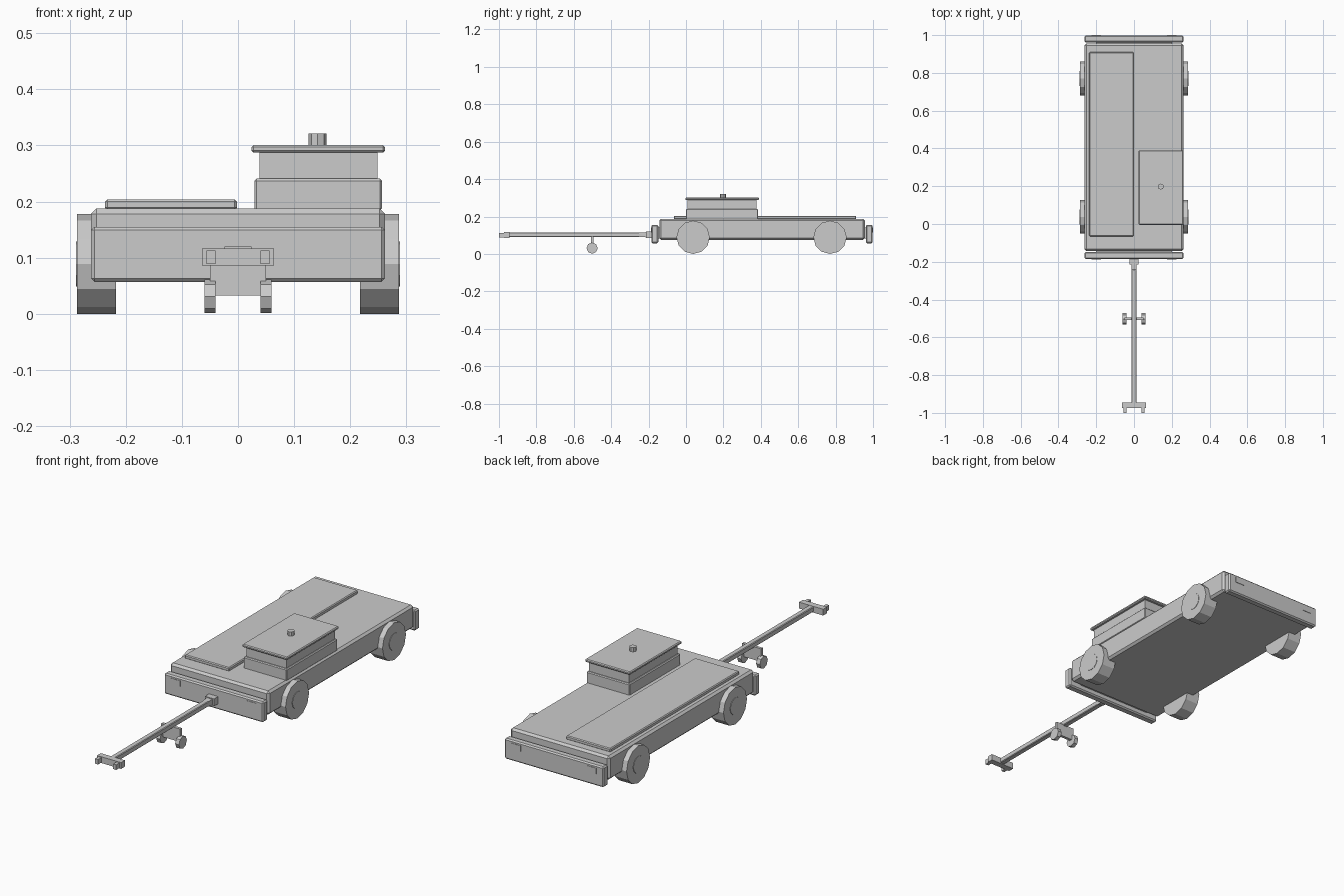
import bpy, bmesh, math
from mathutils import Matrix, Vector

if "Cube" in bpy.data.objects:
    bpy.data.objects.remove(bpy.data.objects["Cube"])

mat = bpy.data.materials.new("light grey")
mat.diffuse_color = (0.6, 0.6, 0.6, 1)
mat.use_nodes = True
mat.node_tree.nodes["Principled BSDF"].inputs["Base Color"].default_value = mat.diffuse_color


def finish(name, bm):
    bmesh.ops.recalc_face_normals(bm, faces=bm.faces)
    me = bpy.data.meshes.new(name)
    bm.to_mesh(me)
    bm.free()
    me.materials.append(mat)
    ob = bpy.data.objects.new(name, me)
    bpy.context.collection.objects.link(ob)
    return ob


def box(name, x, y, z, bevel=0, front=1):
    """Box from ranges; bevel chamfers edges, front scales the -y end."""
    bm = bmesh.new()
    bmesh.ops.create_cube(bm, size=1)
    c = Vector([(r[0] + r[1]) / 2 for r in (x, y, z)])
    s = Vector([r[1] - r[0] for r in (x, y, z)])
    for v in bm.verts:
        k = front if v.co.y < 0 else 1
        v.co = Vector((v.co.x * s.x * k, v.co.y * s.y, v.co.z * s.z * k)) + c
    if bevel:
        bmesh.ops.bevel(bm, geom=bm.edges[:], offset=bevel, segments=1,
                        affect='EDGES', profile=0.5)
    return finish(name, bm)


def disc(name, centre, radius, depth, sides, axis='X'):
    bm = bmesh.new()
    bmesh.ops.create_cone(bm, cap_ends=True, segments=sides, radius1=radius,
                          radius2=radius, depth=depth)
    rot = Matrix.Rotation(math.pi / 2, 4, 'Y') if axis == 'X' else Matrix()
    bmesh.ops.transform(bm, matrix=Matrix.Translation(centre) @ rot, verts=bm.verts)
    return finish(name, bm)


# Tractor body, with a core reaching into both bumpers
box("body", (-0.262, 0.262), (-0.143, 0.956), (0.075, 0.188), 0.01)
box("bumper_mount", (-0.2, 0.2), (-0.16, 0.975), (0.082, 0.14))
box("front_bumper", (-0.262, 0.262), (-0.185, -0.148), (0.057, 0.155), 0.006)
box("rear_bumper", (-0.262, 0.262), (0.962, 0.998), (0.057, 0.155), 0.006)

# Lamp plates on the bumpers
for side in (-1, 1):
    lamp_x = (side * 0.2 - 0.025, side * 0.2 + 0.025)
    box("front_lamp", lamp_x, (-0.187, -0.18), (0.115, 0.142))
    box("rear_lamp", lamp_x, (0.99, 1.0), (0.115, 0.142))

# Deck panel and cab
box("deck_panel", (-0.237, -0.002), (-0.065, 0.91), (0.185, 0.204), 0.004)
box("cab_base", (0.029, 0.257), (0.0, 0.385), (0.184, 0.241), 0.004)
box("cab_upper", (0.038, 0.249), (0.009, 0.376), (0.236, 0.291))
box("cab_roof", (0.024, 0.262), (-0.004, 0.39), (0.287, 0.301), 0.004)
disc("beacon", (0.142, 0.198, 0.309), 0.016, 0.024, 8, 'Z')

# Road wheels with raised hubs
for side in (-1, 1):
    for y in (0.038, 0.77):
        disc("wheel", (side * 0.252, y, 0.089), 0.089, 0.07, 12)
        disc("wheel_hub", (side * 0.279, y, 0.089), 0.04, 0.02, 12)

# Tow bar, tapered coupling and forked head
box("tow_bar", (-0.013, 0.013), (-0.95, -0.24), (0.09, 0.115), 0.003)
box("coupling", (-0.016, 0.016), (-0.25, -0.2), (0.088, 0.117), 0, 0.75)
box("coupling_block", (-0.024, 0.024), (-0.215, -0.18), (0.085, 0.12))
box("tow_head", (-0.064, 0.064), (-0.974, -0.945), (0.086, 0.116))
for side in (-1, 1):
    box("tow_prong", (side * 0.048 - 0.008, side * 0.048 + 0.008),
        (-1.0, -0.97), (0.089, 0.113))

# Small carrying wheels under the tow bar
box("wheel_bracket", (-0.05, 0.05), (-0.509, -0.495), (0.033, 0.095))
for side in (-1, 1):
    disc("tow_wheel", (side * 0.05, -0.502, 0.031), 0.03, 0.02, 8)
